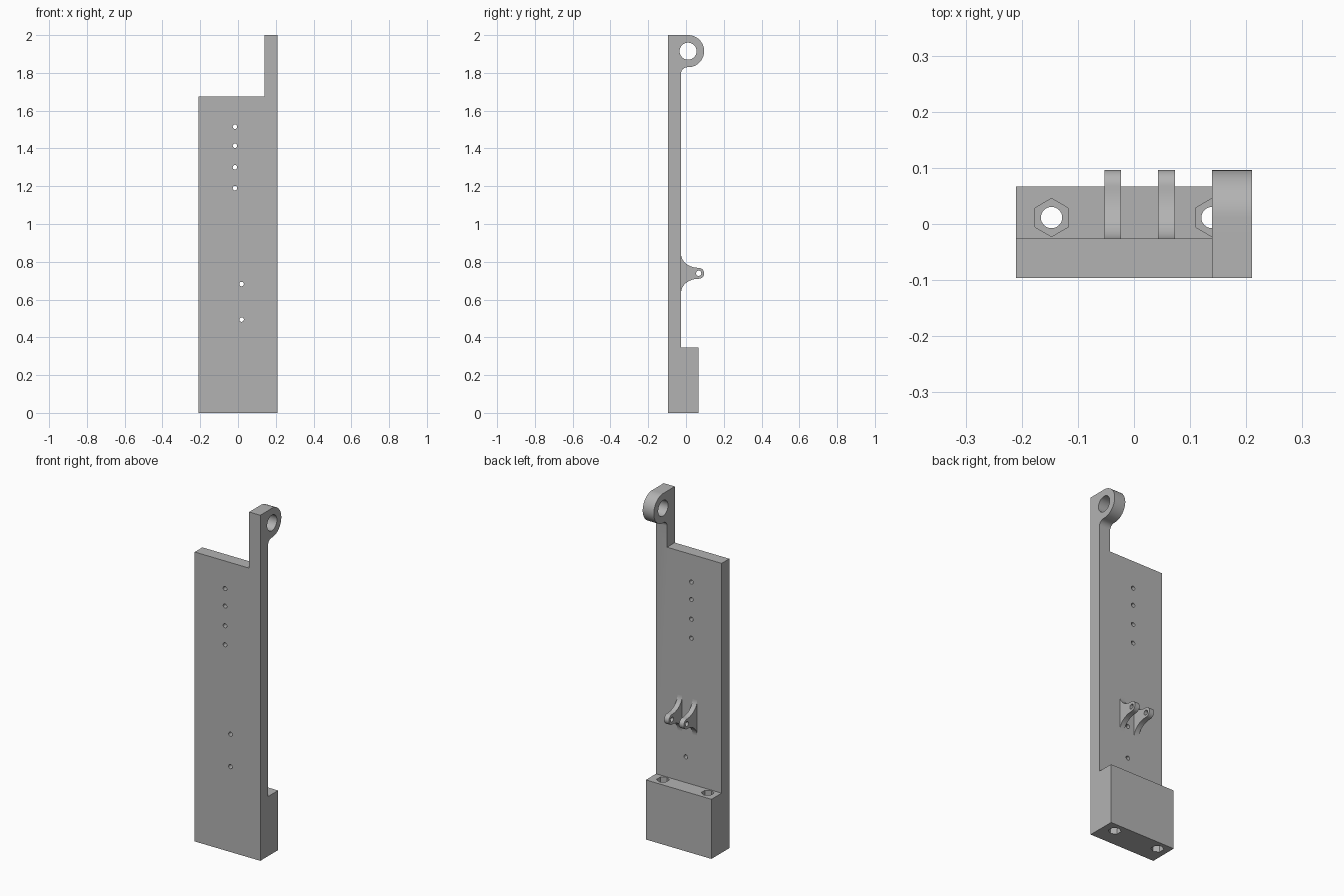
import bpy
import bmesh
from math import cos, sin, radians

cube = bpy.data.objects.get("Cube")
if cube:
    bpy.data.objects.remove(cube, do_unlink=True)

grey = bpy.data.materials.new("plain grey")
grey.use_nodes = True
grey.diffuse_color = (0.45, 0.45, 0.45, 1)
grey.node_tree.nodes["Principled BSDF"].inputs["Base Color"].default_value = (0.45, 0.45, 0.45, 1)


def arc(cx, cy, rx, ry, start, end, steps):
    """Points along an elliptical arc, angles in degrees."""
    angles = [radians(start + (end - start) * i / steps) for i in range(steps + 1)]
    return [(cx + rx * cos(a), cy + ry * sin(a)) for a in angles]


def circle(cx, cy, r, sides=32):
    """Closed outline, first corner pointing up the second axis."""
    return arc(cx, cy, r, r, 90, 450, sides)[:-1]


def prism(name, outline, axis, low, high):
    """Extrude a flat outline along the named axis."""
    place = {"x": lambda a, b, d: (d, a, b),
             "y": lambda a, b, d: (a, d, b),
             "z": lambda a, b, d: (a, b, d)}[axis]
    bm = bmesh.new()
    rings = [[bm.verts.new(place(a, b, d)) for a, b in outline] for d in (low, high)]
    bm.faces.new(rings[0])
    bm.faces.new(rings[1])
    for i in range(len(outline)):
        j = (i + 1) % len(outline)
        bm.faces.new((rings[0][i], rings[0][j], rings[1][j], rings[1][i]))
    bmesh.ops.recalc_face_normals(bm, faces=bm.faces)
    mesh = bpy.data.meshes.new(name)
    bm.to_mesh(mesh)
    bm.free()
    mesh.materials.append(grey)
    obj = bpy.data.objects.new(name, mesh)
    bpy.context.collection.objects.link(obj)
    return obj


def activate(obj):
    bpy.ops.object.select_all(action="DESELECT")
    obj.select_set(True)
    bpy.context.view_layer.objects.active = obj


def cut(target, outline, axis, low, high):
    """Subtract a prism from the target."""
    cutter = prism("cutter", outline, axis, low, high)
    cutter.hide_render = True
    activate(target)
    mod = target.modifiers.new("cut", "BOOLEAN")
    mod.operation = "DIFFERENCE"
    mod.solver = "EXACT"
    mod.object = cutter
    bpy.ops.object.modifier_apply(modifier=mod.name)
    bpy.data.objects.remove(cutter, do_unlink=True)


def smooth(obj):
    activate(obj)
    bpy.ops.object.shade_smooth_by_angle(angle=radians(30))


FRONT, BACK, FOOT_BACK = -0.096, -0.026, 0.067
FOOT_TOP, PLATE_TOP = 0.345, 1.675
SIDE, ARM = 0.21, 0.139
EYE_Y, EYE_Z, EYE_R = 0.011, 1.915, 0.085

# Body: one side profile with foot, plate, arm and eye
profile = [(FRONT, 0), (FOOT_BACK, 0), (FOOT_BACK, FOOT_TOP), (BACK, FOOT_TOP)]
profile += arc(BACK + 0.033, EYE_Z - EYE_R - 0.033, 0.033, 0.033, 180, 90, 8)
profile += arc(EYE_Y, EYE_Z, EYE_R, EYE_R, -90, 90, 32)
profile += [(FRONT, 2)]
body = prism("mounting_plate", profile, "x", -SIDE, SIDE)

# Cut away everything beside the arm, then bore the eye
notch = [(-1, PLATE_TOP), (ARM, PLATE_TOP), (ARM, 3), (-1, 3)]
cut(body, notch, "y", -1, 1)
cut(body, circle(EYE_Y, EYE_Z, 0.045, 40), "x", -1, 1)

# Small holes through the plate
for x, heights in ((-0.016, (1.515, 1.414, 1.3, 1.19)), (0.019, (0.682, 0.494))):
    for z in heights:
        cut(body, circle(x, z, 0.012, 20), "y", -0.2, 0.2)

# Bolt holes through the foot with hexagonal pockets at both ends
for x in (-0.147, ARM):
    cut(body, circle(x, 0.0115, 0.019), "z", -0.1, FOOT_TOP + 0.1)
    for low, high in ((-0.1, 0.05), (FOOT_TOP - 0.05, FOOT_TOP + 0.1)):
        cut(body, circle(x, 0.0115, 0.034, 6), "z", low, high)
smooth(body)

# Pair of flared lugs on the back of the plate
TIP_Y, TIP_Z, TIP_R = 0.067, 0.739, 0.029
FLARE_Y, FLARE_Z = TIP_Y - BACK, 0.073
lug = arc(TIP_Y, TIP_Z - TIP_R - FLARE_Z, FLARE_Y, FLARE_Z, 180, 90, 16)
lug += arc(TIP_Y, TIP_Z, TIP_R, TIP_R, -90, 90, 20)[1:]
lug += arc(TIP_Y, TIP_Z + TIP_R + FLARE_Z, FLARE_Y, FLARE_Z, 270, 180, 16)[1:]
for name, x in (("right_lug", -0.053), ("left_lug", 0.043)):
    part = prism(name, lug, "x", x, x + 0.03)
    cut(part, circle(TIP_Y, TIP_Z, 0.014, 24), "x", -1, 1)
    smooth(part)
